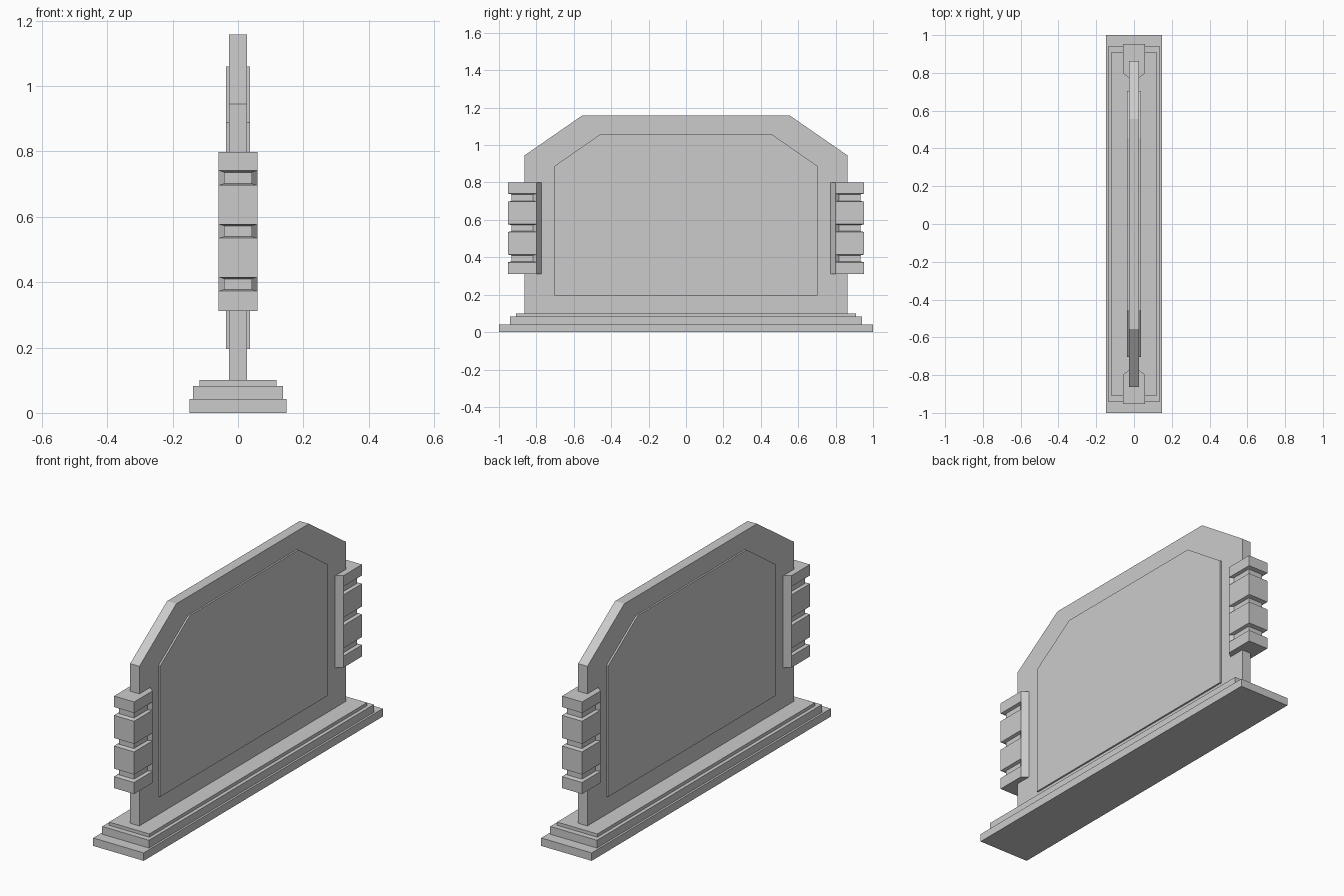
import bpy, bmesh

if "Cube" in bpy.data.objects:
    bpy.data.objects.remove(bpy.data.objects["Cube"])


def finish(name, bm):
    bmesh.ops.remove_doubles(bm, verts=bm.verts, dist=1e-5)
    bmesh.ops.recalc_face_normals(bm, faces=bm.faces)
    mesh = bpy.data.meshes.new(name)
    bm.to_mesh(mesh)
    bm.free()
    obj = bpy.data.objects.new(name, mesh)
    bpy.context.collection.objects.link(obj)
    return obj


def loft(name, rings):
    """Skin a stack of closed rings and cap both ends."""
    bm = bmesh.new()
    rows = [[bm.verts.new(p) for p in ring] for ring in rings]
    for a, b in zip(rows, rows[1:]):
        for i in range(len(a)):
            j = (i + 1) % len(a)
            bm.faces.new((a[i], a[j], b[j], b[i]))
    bm.faces.new(rows[0])
    bm.faces.new(rows[-1])
    return finish(name, bm)


def box(name, hx, hy, z0, z1):
    corners = [(-hx, -hy), (hx, -hy), (hx, hy), (-hx, hy)]
    return loft(name, [[(x, y, z) for x, y in corners] for z in (z0, z1)])


def plate(name, hx, half_profile):
    """Extrude a profile, mirrored in y, along x."""
    outline = half_profile + [(-y, z) for y, z in reversed(half_profile)]
    return loft(name, [[(x, y, z) for y, z in outline] for x in (-hx, hx)])


# Stepped base
box("base_lower", 0.148, 1.0, 0.0, 0.042)
box("base_middle", 0.137, 0.94, 0.042, 0.083)
box("base_upper", 0.118, 0.91, 0.083, 0.1)

# Main slab with clipped corners, and raised face panel on both sides
plate("slab", 0.027, [(0.863, 0.095), (0.863, 0.945), (0.555, 1.158)])
plate("face_panel", 0.036, [(0.703, 0.195), (0.703, 0.888), (0.455, 1.06)])

# Grooved side clamps: full section and recessed section share the inner bevel
FULL = [(0.026, 0.773), (0.059, 0.798), (0.059, 0.798), (0.059, 0.953)]
GROOVE = [(0.026, 0.773), (0.059, 0.798), (0.043, 0.818), (0.043, 0.932)]
levels = [(0.312, FULL)]
for z0, z1 in ((0.373, 0.415), (0.535, 0.577), (0.697, 0.741)):
    levels += [(z0, FULL), (z0 + 0.005, GROOVE), (z1 - 0.005, GROOVE), (z1, FULL)]
levels.append((0.799, FULL))

for side, name in ((-1, "front_clamp"), (1, "rear_clamp")):
    loft(name, [[(x, side * y, z) for x, y in sec] +
                [(-x, side * y, z) for x, y in reversed(sec)] for z, sec in levels])
